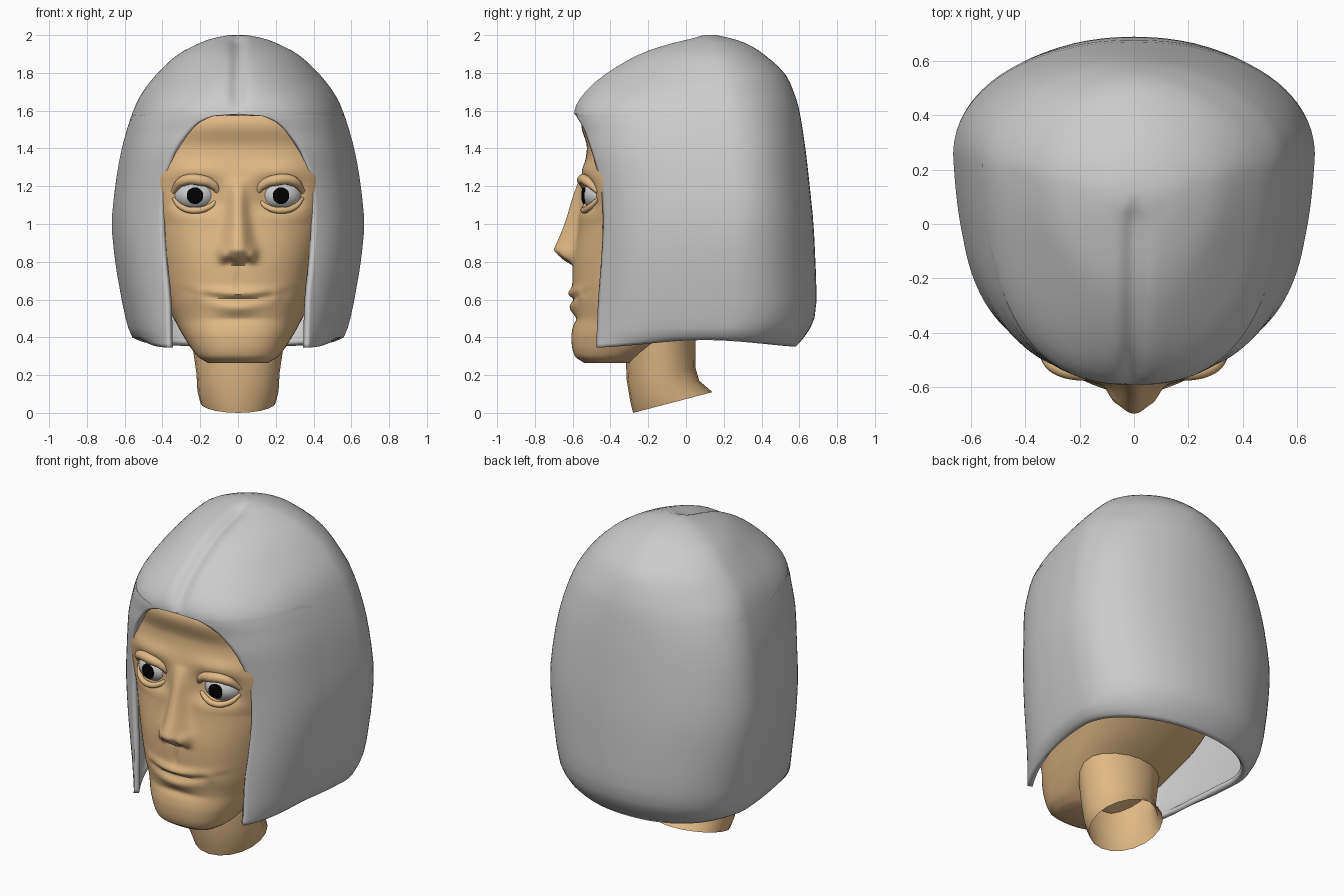
import bpy, bmesh, math
from math import sin, cos, pi, exp

if "Cube" in bpy.data.objects:
    bpy.data.objects.remove(bpy.data.objects["Cube"])


def material(name, rgb):
    m = bpy.data.materials.new(name)
    m.diffuse_color = (*rgb, 1)
    m.use_nodes = True
    m.node_tree.nodes["Principled BSDF"].inputs["Base Color"].default_value = m.diffuse_color
    return m


SKIN = material("skin", (0.75, 0.48, 0.235))
BLACK = material("pupil_black", (0.0, 0.0, 0.0))


def smooth(ob, mat=None, angle=40):
    if mat:
        ob.data.materials.append(mat)
    bpy.ops.object.select_all(action='DESELECT')
    ob.select_set(True)
    bpy.context.view_layer.objects.active = ob
    bpy.ops.object.shade_smooth_by_angle(angle=math.radians(angle))
    return ob


def sample(rows, z):
    """Smooth (Hermite) interpolation of table rows: first column is z."""
    z = min(max(z, rows[0][0]), rows[-1][0])
    i = 0
    while i < len(rows) - 2 and z > rows[i + 1][0]:
        i += 1
    a, b = rows[i], rows[i + 1]
    h = b[0] - a[0]
    t = (z - a[0]) / h

    def slope(j, k):
        p, q = rows[max(j - 1, 0)], rows[min(j + 1, len(rows) - 1)]
        return (q[k] - p[k]) / (q[0] - p[0])
    return [(2*t**3 - 3*t*t + 1) * a[k] + (t**3 - 2*t*t + t) * h * slope(i, k)
            + (3*t*t - 2*t**3) * b[k] + (t**3 - t*t) * h * slope(i + 1, k)
            for k in range(1, len(a))]


def section(phi, w, front, back, yc, nf, nb):
    """Point of an egg-like superellipse; phi = 0 faces the front."""
    s, c = sin(phi), cos(phi)
    n = nf if c > 0 else nb
    r = (abs(s)**n + abs(c)**n) ** (-1 / n)
    return w * r * s, yc - r * c * ((yc - front) if c > 0 else (back - yc))


def loft(name, rings, closed=True, cap_low=False, cap_high=False):
    bm = bmesh.new()
    vs = [[bm.verts.new(p) for p in r] for r in rings]
    n = len(rings[0])
    for lo, hi in zip(vs, vs[1:]):
        for j in range(n if closed else n - 1):
            k = (j + 1) % n
            bm.faces.new((lo[j], lo[k], hi[k], hi[j]))
    if cap_low:
        bm.faces.new(vs[0][::-1])
    if cap_high:
        bm.faces.new(vs[-1])
    bmesh.ops.remove_doubles(bm, verts=bm.verts, dist=0.0004)
    me = bpy.data.meshes.new(name)
    bm.to_mesh(me)
    bm.free()
    ob = bpy.data.objects.new(name, me)
    bpy.context.collection.objects.link(ob)
    return ob


def bump(x, z, cx, cz, rx, rz, p=2):
    return exp(-abs((x - cx) / rx)**p - abs((z - cz) / rz)**p)


def relief(x, z):
    """How far the face stands out from the plain skull."""
    ax, d = abs(x), 0
    # nose with wings and nostrils
    t = min(max((1.25 - z) / 0.38, 0), 1)
    drop = min(max((z - 0.785) / 0.075, 0), 1)
    wd = 0.040 + 0.038 * t * t
    d += 0.107 * t**0.9 * drop**0.7 * exp(-(ax / wd)**2.4)
    d += 0.028 * bump(ax, z, 0.075, 0.835, 0.026, 0.032)
    d -= 0.02 * bump(ax, z, 0.045, 0.80, 0.022, 0.014)
    # eye sockets and brows
    d -= 0.05 * bump(ax, z, 0.22, 1.15, 0.13, 0.08, 3)
    d += 0.013 * bump(ax, z, 0.22, 1.29, 0.14, 0.04)
    # lips, mouth line and chin
    mz = 0.602 + 0.55 * ax * ax
    d += 0.024 * bump(ax, z, 0, mz + 0.03, 0.16, 0.026)
    d += 0.020 * bump(ax, z, 0, mz - 0.045, 0.13, 0.03)
    d -= 0.012 * bump(ax, z, 0, mz, 0.18, 0.015)
    d += 0.008 * bump(ax, z, 0.205, 0.625, 0.025, 0.03)
    d -= 0.012 * bump(ax, z, 0, 0.495, 0.14, 0.02)
    d -= 0.006 * bump(ax, z, 0, 0.70, 0.018, 0.05)
    return d


# Head: z, half width, front, back, centre y
HEAD = [(0.265, .16, -.54, -.28, -.42), (0.30, .215, -.588, -.22, -.38),
        (0.40, .285, -.607, 0.0, -.27), (0.50, .34, -.592, .20, -.16),
        (0.60, .39, -.60, .36, -.08), (0.80, .45, -.60, .50, 0),
        (1.00, .50, -.57, .56, 0), (1.20, .52, -.562, .56, 0),
        (1.40, .51, -.525, .54, 0), (1.55, .45, -.55, .48, 0),
        (1.70, .33, -.42, .40, 0), (1.80, .20, -.26, .30, 0)]
COLS = 132
rings = []
for i in range(141):
    z = 0.265 + (1.80 - 0.265) * i / 140
    w, f, b, yc = sample(HEAD, z)
    n = 2.5 if z < 1 else 2.5 + min(2 * (z - 1), .5)
    ring = []
    for j in range(COLS):
        s = 2 * j / COLS - 1
        phi = pi * s * (0.4 + 0.6 * s * s)
        x, y = section(phi, w, f, b, yc, n, 2.2)
        if cos(phi) > 0:
            y -= relief(x, z) * min(1, 3 * cos(phi))
        ring.append((x, y, z))
    rings.append(ring)
smooth(loft("head", rings, cap_low=True, cap_high=True), SKIN)

# Neck: z, half width, front, back, rise towards the back; open at the bottom
NECK = [(0, .20, -.28, .14, .11), (.06, .215, -.295, .07, .11),
        (.18, .22, -.315, .05, .06), (.38, .245, -.32, .05, 0), (.62, .26, -.30, .06, 0)]
rings = []
for z, w, f, b, rise in NECK:
    m, ring = (f + b) / 2, []
    for j in range(20):
        a = 2 * pi * j / 20
        ring.append((w * sin(a), m - (b - f) / 2 * cos(a), z + rise * (1 - cos(a)) / 2))
    rings.append(ring)
smooth(loft("neck", rings), SKIN)

# Hair shell: z, half width, front, back, centre y
HAIR = [(0.36, .52, -.57, .58, .2), (0.40, .56, -.57, .625, .22), (0.50, .595, -.54, .68, .25),
        (0.65, .625, -.52, .69, .25), (0.80, .65, -.5, .685, .25), (1.0, .668, -.5, .675, .25),
        (1.2, .65, -.52, .655, .25), (1.4, .615, -.56, .632, .24), (1.60, .555, -.592, .60, .22),
        (1.70, .505, -.54, .57, .2), (1.80, .425, -.43, .52, .2), (1.90, .315, -.26, .41, .17),
        (1.95, .22, -.12, .33, .15), (1.98, .145, 0, .25, .13), (2.0, .05, .08, .16, .12)]
# Edge of the face opening: z, half width, y
OPEN = [(0.36, .37, -.475), (0.6, .37, -.465), (0.8, .388, -.45), (1.0, .40, -.44),
        (1.2, .395, -.45), (1.3, .37, -.475), (1.4, .33, -.505), (1.5, .25, -.54),
        (1.55, .19, -.568), (1.572, .13, -.582)]
# Boxiness of the section: z, front, back
BOX = [(.36, 2.5, 2.1), (.7, 2.8, 2.1), (1.2, 2.8, 2.1), (1.45, 2.7, 2.05), (1.6, 2.45, 1.95),
       (1.78, 1.95, 1.8), (2.0, 1.9, 1.8)]
LEVELS = [.36, .375, .40, .45, .5, .58, .66, .75, .85, .95, 1.05, 1.15, 1.25, 1.32, 1.38, 1.43, 1.47,
          1.51, 1.54, 1.56, 1.572, 1.582, 1.60, 1.63, 1.67, 1.71, 1.75, 1.79, 1.83, 1.865, 1.895,
          1.92, 1.94, 1.96, 1.975, 1.988, 2.0]
rings = []
for z in LEVELS:
    w, f, b, yc = sample(HAIR, z)
    nf, nb = sample(BOX, z)
    phi0 = 0
    if z < 1.58:
        ex, ey = sample(OPEN, z)
        u = ex * 1.03 / w
        v = (1 - u**nf)**(1 / nf)
        phi0 = math.atan2(u, v)
        f = yc - (yc - ey) / v                      # pass through the opening's edge
    ring = []
    for j in range(97):
        e = 1 - abs(2 * j / 96 - 1)                 # 0 at the front edges, 1 at the back
        phi = phi0 + (pi - phi0) * e * (0.6 + 0.4 * e * e)
        x, y = section(phi, w, f, b, yc, nf, nb)
        x *= (1 if j < 48 else -1) * (1 - 0.03 * min(max((yc - y) / .3, 0), 1))
        dz = 0
        if z > 1.58 and y < 0.1:                    # parting groove
            g = exp(-(x / 0.04)**2) * min(1, (z - 1.58) / .1) * min(1, (0.1 - y) / .1)
            y += 0.022 * g
            dz = -0.02 * g
        if z < 0.4:                                 # uneven lower hem
            dz = (0.4 - z) / 0.04 * (0.005 + 0.02 * cos(5 * (y - 0.1)))
        ring.append((x, y, z + dz))
    rings.append(ring)
hair = loft("hair", rings, closed=False, cap_high=True)
sol = hair.modifiers.new("thickness", 'SOLIDIFY')
sol.thickness = 0.03
sol.offset = -1
smooth(hair, angle=50)


def ball(name, loc, size, turn, mat=None):
    bpy.ops.mesh.primitive_uv_sphere_add(segments=32, ring_count=16, location=loc,
                                         rotation=(0, 0, turn))
    ob = bpy.context.object
    ob.name = name
    ob.scale = size
    return smooth(ob, mat)


def lid(name, pts, radius):
    cu = bpy.data.curves.new(name, 'CURVE')
    cu.dimensions = '3D'
    cu.bevel_depth = radius
    cu.bevel_resolution = 3
    cu.use_fill_caps = True
    sp = cu.splines.new('BEZIER')
    sp.bezier_points.add(len(pts) - 1)
    for bp, (x, y, z, r) in zip(sp.bezier_points, pts):
        bp.co = (x, y, z)
        bp.radius = r
        bp.handle_left_type = bp.handle_right_type = 'AUTO'
    ob = bpy.data.objects.new(name, cu)
    bpy.context.collection.objects.link(ob)
    bpy.ops.object.select_all(action='DESELECT')
    ob.select_set(True)
    bpy.context.view_layer.objects.active = ob
    bpy.ops.object.convert(target='MESH')
    smooth(bpy.context.object, SKIN)


# Eyes with pupils and lids, one set per side
UPPER = [(.095, -.515, 1.15, .4), (.13, -.535, 1.205, .9), (.20, -.548, 1.232, 1.1),
         (.29, -.525, 1.228, 1.0), (.345, -.465, 1.17, .5)]
LOWER = [(.10, -.51, 1.14, .4), (.15, -.533, 1.092, .7), (.225, -.54, 1.072, .8),
         (.30, -.51, 1.09, .7), (.345, -.46, 1.14, .4)]
for side, sx in (("right", 1), ("left", -1)):
    ball(side + "_eye", (sx * .225, -.44, 1.15), (.118, .108, .085), sx * .25)
    ball(side + "_pupil", (sx * .228, -.541, 1.15), (.044, .012, .044), sx * .15, BLACK)
    lid(side + "_upper_lid", [(sx * x, y, z, r) for x, y, z, r in UPPER], 0.027)
    lid(side + "_lower_lid", [(sx * x, y, z, r) for x, y, z, r in LOWER], 0.022)
